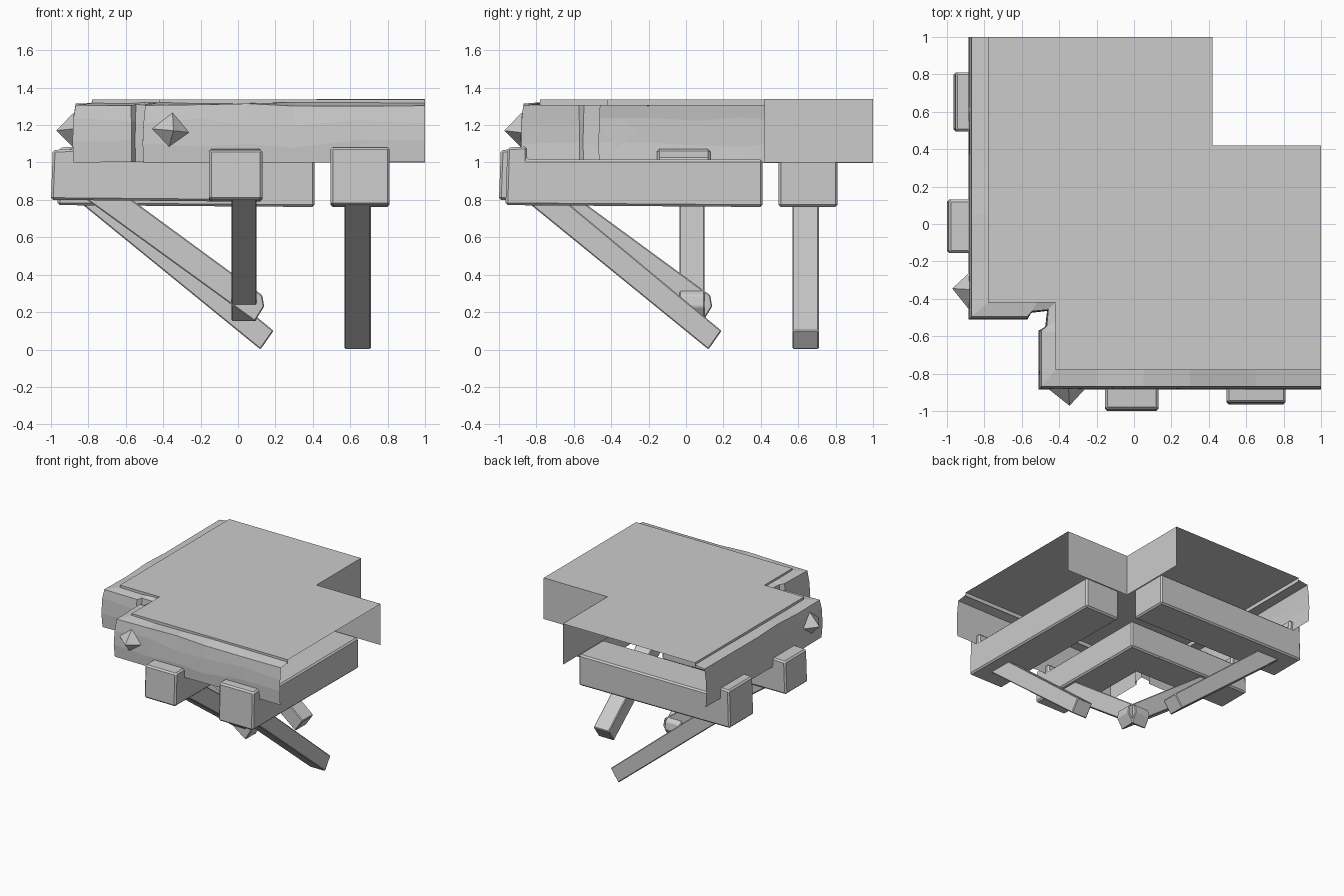
import bpy, bmesh, random

random.seed(4)
cube = bpy.data.objects.get("Cube")
if cube:
    bpy.data.objects.remove(cube, do_unlink=True)

grey = bpy.data.materials.new("plain grey")
grey.use_nodes = True
grey.diffuse_color = (0.6, 0.6, 0.6, 1)
grey.node_tree.nodes["Principled BSDF"].inputs["Base Color"].default_value = (0.6, 0.6, 0.6, 1)


def swap(p):
    """Mirror a point across the diagonal."""
    return (p[1], p[0], *p[2:])


def finish(name, bm, solid=True, bevel=0):
    if solid:
        bmesh.ops.recalc_face_normals(bm, faces=bm.faces)
    mesh = bpy.data.meshes.new(name)
    bm.to_mesh(mesh)
    bm.free()
    mesh.materials.append(grey)
    ob = bpy.data.objects.new(name, mesh)
    bpy.context.collection.objects.link(ob)
    if bevel:
        mod = ob.modifiers.new("worn_edges", "BEVEL")
        mod.width = bevel
        mod.segments = 1
    return ob


def strip(bm, rows):
    """Skin matching rows of points with quads."""
    grid = [[bm.verts.new(p) for p in row] for row in rows]
    for a, b in zip(grid, grid[1:]):
        for i in range(len(a) - 1):
            bm.faces.new((a[i], a[i + 1], b[i + 1], b[i]))
    return grid


def prism(name, outline, x0, x1, mirrored, bevel):
    """Extrude a (y, z) outline across x, or its diagonal mirror image."""
    bm = bmesh.new()
    ends = []
    for x in (x0, x1):
        pts = [(x, y, z) for y, z in outline]
        ends.append([bm.verts.new(swap(p) if mirrored else p) for p in pts])
        bm.faces.new(ends[-1])
    n = len(outline)
    for i in range(n):
        j = (i + 1) % n
        bm.faces.new((ends[0][i], ends[0][j], ends[1][j], ends[1][i]))
    return finish(name, bm, bevel=bevel)


def both_sides(half):
    """Complete a half path by mirroring it across the diagonal."""
    return [swap(p) for p in reversed(half[1:])] + half


# Plan of the rim: half paths from the stepped corner to the open end
along = (-0.2, 0.05, 0.3, 0.65, 1.0)
outer = [(-0.465, -0.465), (-0.475, -0.55), (-0.51, -0.57), (-0.51, -0.885)]
inner = [(-0.42, -0.42), (-0.42, -0.52), (-0.42, -0.58), (-0.42, -0.78)]
outer += [(x, -0.885) for x in along]
inner += [(x, -0.78) for x in along]
outer, inner = both_sides(outer), both_sides(inner)


def ring(t, z, wobble):
    """Path between the outer and inner plan at one height."""
    row = []
    for (ax, ay), (bx, by) in zip(outer, inner):
        row.append((ax + (bx - ax) * t, ay + (by - ay) * t,
                    z + random.uniform(-wobble, wobble)))
    return row


# Rim: rough-hewn outer wall with a flat ledge on top
bm = bmesh.new()
strip(bm, [ring(0.06, 1.0, 0.004), ring(0, 1.1, 0.025),
           ring(0.05, 1.22, 0.025), ring(0.16, 1.308, 0.008),
           ring(1, 1.318, 0.004)])
finish("rim", bm, solid=False)

# Deck: thin sheet with a small step down to the rim
bm = bmesh.new()
rows = strip(bm, [ring(1, 1.305, 0), ring(1, 1.337, 0)])
notch = [bm.verts.new((x, y, 1.337)) for x, y in ((1, 0.42), (0.42, 0.42), (0.42, 1))]
bm.faces.new(rows[1] + notch)
finish("deck", bm, solid=False)

# Inner corner wall
bm = bmesh.new()
plan = [(1, 0.42), (0.42, 0.42), (0.42, 1)]
strip(bm, [[(x, y, z) for x, y in plan] for z in (1.0, 1.3, 1.338)])
finish("inner_wall", bm, solid=False)

for mirrored in (False, True):
    side = "side" if mirrored else "front"

    # Joists with raised, protruding heads
    for name, x0, x1, head, end, low, top in (
            ("outer_joist", 0.495, 0.81, -0.965, 0.41, 0.762, 1.085),
            ("inner_joist", -0.155, 0.13, -1.0, 0.13, 0.79, 1.072)):
        prism(f"{side}_{name}",
              [(head, low + 0.01), (end, low), (end, 1.015), (-0.85, 1.015),
               (-0.85, top), (head + 0.01, top - 0.005)],
              x0, x1, mirrored, 0.012)

    # Diagonal braces under the joists
    prism(f"{side}_long_brace",
          [(-0.85, 0.79), (-0.64, 0.79), (0.19, 0.1), (0.12, 0.0)],
          0.57, 0.71, mirrored, 0.006)
    prism(f"{side}_short_brace",
          [(-0.82, 0.81), (-0.58, 0.81), (0.13, 0.29), (0.14, 0.23), (0.09, 0.15)],
          -0.035, 0.1, mirrored, 0.006)

    # Pointed stud on the rim
    bm = bmesh.new()
    base = [(-0.46, -0.88, 1.18), (-0.37, -0.88, 1.08),
            (-0.26, -0.88, 1.16), (-0.35, -0.88, 1.265)]
    tip = (-0.345, -0.972, 1.17)
    loop = [bm.verts.new(swap(p) if mirrored else p) for p in base]
    point = bm.verts.new(swap(tip) if mirrored else tip)
    for i in range(4):
        bm.faces.new((loop[i], loop[(i + 1) % 4], point))
    bm.faces.new(loop)
    finish(f"{side}_stud", bm)
